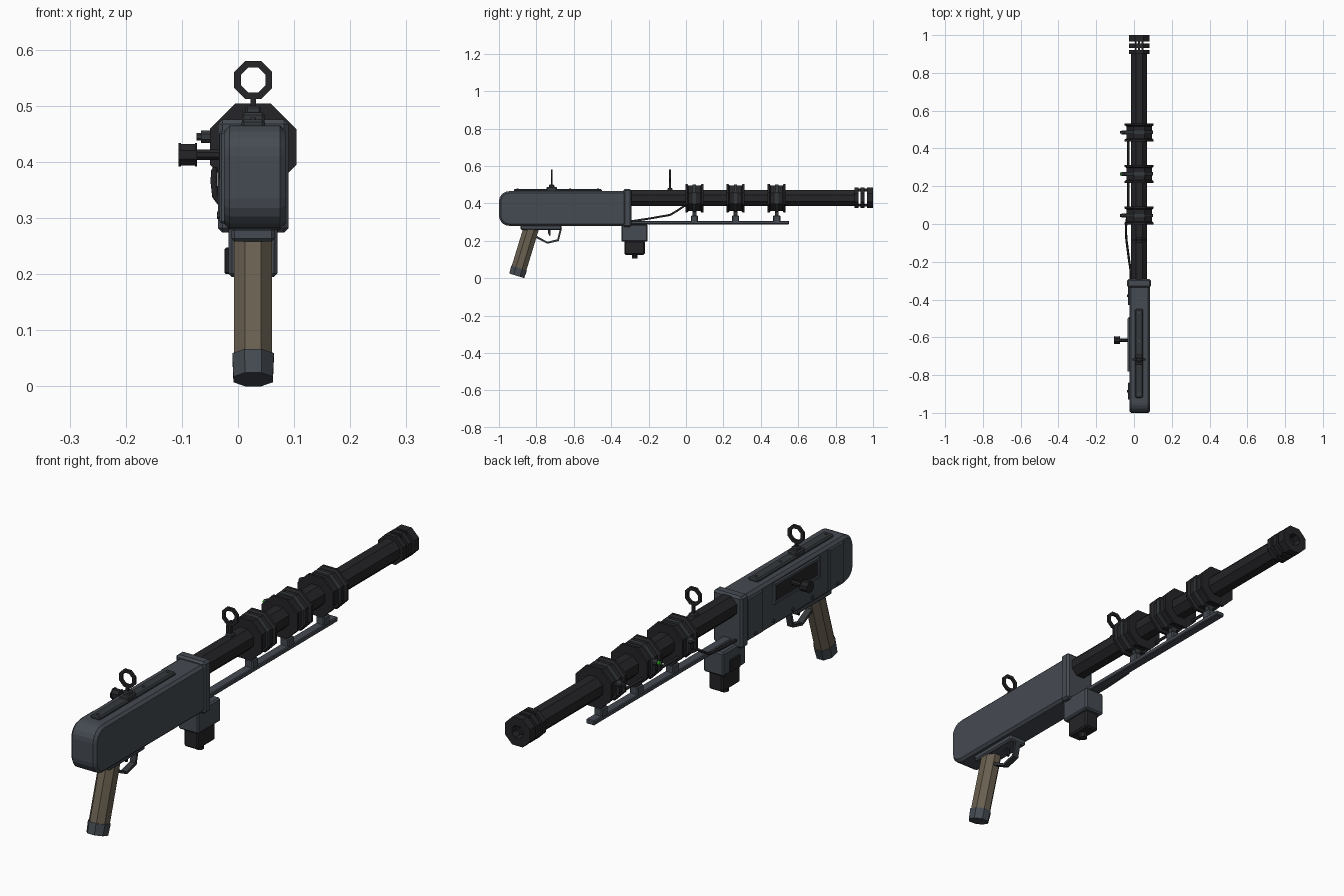
import bpy, bmesh, math
from mathutils import Vector, Matrix

if "Cube" in bpy.data.objects:
    bpy.data.objects.remove(bpy.data.objects["Cube"])

CX = 0.027   # gun centre line in x
BZ = 0.428   # bore height


def material(name, r, g, b):
    m = bpy.data.materials.new(name)
    m.diffuse_color = (r, g, b, 1)
    m.use_nodes = True
    m.node_tree.nodes["Principled BSDF"].inputs["Base Color"].default_value = m.diffuse_color
    return m


STEEL = material("steel", 0.06, 0.07, 0.085)
DARK = material("dark_steel", 0.018, 0.018, 0.021)
MID = material("mid_steel", 0.035, 0.04, 0.045)
WOOD = material("grip_brown", 0.14, 0.115, 0.08)
GREEN = material("green_light", 0.04, 0.6, 0.02)


def finish(name, bm, mat, bevel=0):
    bmesh.ops.recalc_face_normals(bm, faces=bm.faces)
    me = bpy.data.meshes.new(name)
    bm.to_mesh(me)
    bm.free()
    me.materials.append(mat)
    ob = bpy.data.objects.new(name, me)
    bpy.context.collection.objects.link(ob)
    if bevel:
        b = ob.modifiers.new("bevel", 'BEVEL')
        b.width, b.segments = bevel, 1
        b.limit_method, b.angle_limit = 'ANGLE', math.radians(50)
    return ob


def box(name, x, y, z, mat=STEEL, bevel=0):
    bm = bmesh.new()
    c = [(a + b) / 2 for a, b in (x, y, z)]
    s = [b - a for a, b in (x, y, z)]
    bmesh.ops.create_cube(bm, size=1, matrix=Matrix.Translation(c) @ Matrix.Diagonal((*s, 1)))
    return finish(name, bm, mat, bevel)


def extrude(name, yz, x0, x1, mat=STEEL, bevel=0):
    bm = bmesh.new()
    f = bm.faces.new([bm.verts.new((x0, y, z)) for y, z in yz])
    g = bmesh.ops.extrude_face_region(bm, geom=[f])
    bmesh.ops.translate(bm, vec=(x1 - x0, 0, 0),
                        verts=[v for v in g["geom"] if isinstance(v, bmesh.types.BMVert)])
    return finish(name, bm, mat, bevel)


def lathe(name, profile, z, mat, n=8):
    """Closed (y, apothem) profile turned about a y axis at height z, flat side up."""
    bm = bmesh.new()
    k = 1 / math.cos(math.pi / n)
    rings = []
    for i in range(n):
        a = 2 * math.pi * (i + 0.5) / n
        rings.append([bm.verts.new((CX + r * k * math.cos(a), y, z + r * k * math.sin(a)))
                      for y, r in profile])
    m = len(profile)
    for i in range(n):
        p, q = rings[i], rings[(i + 1) % n]
        for j in range(m):
            bm.faces.new((p[j], q[j], q[(j + 1) % m], p[(j + 1) % m]))
    return finish(name, bm, mat)


def tube(y0, y1, r0, r1):
    return [(y0, r0), (y1, r0), (y1, r1), (y0, r1)]


def prism(name, p0, p1, rx, ry, mat, n=8, taper=1):
    """n-sided rod between two points, with separate half widths."""
    p0, p1 = Vector(p0), Vector(p1)
    d = p1 - p0
    z = d.normalized()
    x = Vector((0, 1, 0)) if abs(z.x) > 0.9 else Vector((1, 0, 0))
    y = z.cross(x)
    k = 1 / math.cos(math.pi / n)
    rot = Matrix((x, y, z)).transposed().to_4x4()
    mx = (Matrix.Translation((p0 + p1) / 2) @ rot @ Matrix.Diagonal((rx * k, ry * k, 1, 1))
          @ Matrix.Rotation(math.pi / n, 4, 'Z'))
    bm = bmesh.new()
    bmesh.ops.create_cone(bm, cap_ends=True, segments=n, radius1=1, radius2=taper,
                          depth=d.length, matrix=mx)
    return finish(name, bm, mat)


def arc(cy, cz, r, a0, a1, n=5):
    return [(cy + r * math.cos(math.radians(a0 + (a1 - a0) * i / n)),
             cz + r * math.sin(math.radians(a0 + (a1 - a0) * i / n))) for i in range(n + 1)]


# receiver with rounded rear, front collar and top strip
profile = [(-0.3, 0.465), *arc(-0.945, 0.41, 0.055, 90, 180),
           *arc(-0.945, 0.335, 0.055, 180, 270), (-0.3, 0.28)]
extrude("receiver", profile, -0.025, 0.085, STEEL, 0.01)
box("receiver_collar", (-0.036, 0.09), (-0.335, -0.292), (0.274, 0.476), STEEL, 0.008)
box("top_strip", (0.006, 0.048), (-0.92, -0.45), (0.46, 0.476), MID, 0.005)
for i, y in enumerate((-0.9, -0.62, -0.47)):
    prism(f"strip_screw_{i}", (CX, y, 0.47), (CX, y, 0.479), 0.005, 0.005, STEEL)

# left side plates, slot frame, screws
box("left_front_plate", (-0.033, -0.02), (-0.43, -0.33), (0.29, 0.455), STEEL, 0.004)
box("left_rear_plate", (-0.033, -0.02), (-0.93, -0.84), (0.29, 0.455), STEEL, 0.004)
box("slot_top", (-0.034, -0.02), (-0.78, -0.5), (0.44, 0.45))
box("slot_bottom", (-0.034, -0.02), (-0.78, -0.5), (0.37, 0.38))
for i, y in enumerate((-0.78, -0.51)):
    box(f"slot_end_{i}", (-0.034, -0.02), (y, y + 0.01), (0.38, 0.44))
box("slot_bolt", (-0.029, -0.02), (-0.77, -0.51), (0.38, 0.44), DARK)
for i, y in enumerate((-0.38, -0.5, -0.62, -0.74, -0.885)):
    x = -0.037 if i in (0, 4) else -0.03
    prism(f"side_screw_{i}", (-0.02, y, 0.305), (x, y, 0.305), 0.007, 0.007, MID)

# bolt handle
prism("bolt_shaft", (-0.02, -0.615, 0.413), (-0.08, -0.615, 0.413), 0.009, 0.009, DARK)
prism("bolt_knob", (-0.073, -0.615, 0.413), (-0.106, -0.615, 0.413), 0.019, 0.019, DARK)
for i, x in enumerate((-0.106, -0.077)):
    prism(f"bolt_knob_rim_{i}", (x, -0.615, 0.413), (x + 0.004, -0.615, 0.413), 0.021, 0.021, DARK)

# grip, cap, mount and trigger
low, top = Vector((CX, -0.905, 0.0125)), Vector((CX, -0.826, 0.272))
neck = low.lerp(top, 0.16)
prism("grip_cap", neck, low, 0.037, 0.044, STEEL, taper=0.95)
prism("grip", low.lerp(top, 0.15), top, 0.034, 0.041, WOOD)
box("grip_mount", (-0.012, 0.066), (-0.885, -0.665), (0.258, 0.284), STEEL, 0.006)
guard = [(-0.797, 0.225), (-0.8, 0.213), (-0.74, 0.184), (-0.68, 0.199), (-0.664, 0.265),
         (-0.674, 0.265), (-0.688, 0.208), (-0.74, 0.194)]
extrude("trigger_guard", guard, CX - 0.012, CX + 0.012, MID)
extrude("trigger", [(-0.74, 0.265), (-0.737, 0.24), (-0.73, 0.225), (-0.724, 0.228),
                    (-0.725, 0.265)], CX - 0.006, CX + 0.006, DARK)

# barrel and slotted muzzle brake
lathe("barrel", tube(-0.31, 0.905, 0.024, 0.042), BZ, DARK)
for i, (a, b) in enumerate(((0.9, 0.921), (0.933, 0.955), (0.967, 1.0))):
    lathe(f"muzzle_disc_{i}", tube(a, b, 0.024, 0.054), BZ + 0.002, DARK)
for i, z in enumerate((0.382, 0.464)):
    for j, x in enumerate((-0.018, 0, 0.018)):
        box(f"muzzle_bar_{i}_{j}", (CX + x - 0.005, CX + x + 0.005), (0.905, 0.99),
            (z, z + 0.014), DARK)

# barrel coils with clamp strap, post and side terminal
for i, y in enumerate((0.045, 0.265, 0.485)):
    w = 0.048
    spool = [(y - w, 0.04), (y - w, 0.077), (y - w + 0.01, 0.077), (y - w + 0.016, 0.068),
             (y + w - 0.016, 0.068), (y + w - 0.01, 0.077), (y + w, 0.077), (y + w, 0.04)]
    lathe(f"coil_{i}", spool, 0.427, DARK)
    lathe(f"coil_strap_{i}", tube(y - 0.009, y + 0.009, 0.06, 0.074), 0.427, MID)
    box(f"coil_post_{i}", (CX - 0.012, CX + 0.012), (y - 0.01, y + 0.01), (0.3, 0.365), MID)
    box(f"coil_foot_{i}", (CX - 0.018, CX + 0.018), (y - 0.019, y + 0.019), (0.3, 0.335), STEEL, 0.004)
    prism(f"terminal_{i}", (-0.04, y, 0.445), (-0.066, y, 0.445), 0.011, 0.011, MID)
    prism(f"terminal_tip_{i}", (-0.064, y, 0.445), (-0.074, y, 0.445), 0.007, 0.007,
          GREEN if i == 1 else MID)

# lower rail
box("lower_rail", (CX - 0.018, CX + 0.018), (-0.3, 0.552), (0.288, 0.306), STEEL, 0.003)

# cable linking the coils to the receiver block
cu = bpy.data.curves.new("cable", 'CURVE')
cu.dimensions, cu.bevel_depth, cu.bevel_resolution = '3D', 0.006, 1
path = [(-0.03, 0.45, 0.39), (-0.03, 0.09, 0.39), (-0.042, -0.01, 0.385), (-0.043, -0.04, 0.365),
        (-0.04, -0.085, 0.338), (-0.025, -0.2, 0.318), (-0.01, -0.295, 0.304)]
sp = cu.splines.new('POLY')
sp.points.add(len(path) - 1)
for p, co in zip(sp.points, path):
    p.co = (*co, 1)
cu.materials.append(DARK)
bpy.context.collection.objects.link(bpy.data.objects.new("cable", cu))

# power block under the front of the receiver
box("power_block", (-0.017, 0.07), (-0.345, -0.205), (0.195, 0.288), STEEL, 0.006)
box("power_cell", (-0.003, 0.057), (-0.33, -0.22), (0.125, 0.2), DARK, 0.006)
prism("cell_cap", (CX, -0.275, 0.128), (CX, -0.275, 0.105), 0.015, 0.015, DARK)
box("block_side_plate", (-0.024, -0.01), (-0.305, -0.245), (0.2, 0.248), DARK, 0.003)

# ring sights
for name, y, base in (("rear", -0.718, (-0.745, -0.69)), ("front", -0.085, (-0.107, -0.062))):
    top_z = 0.5 if name == "rear" else 0.482
    box(name + "_sight_base", (CX - 0.02, CX + 0.02), base, (0.462, top_z - 0.012), MID, 0.004)
    box(name + "_sight_block", (CX - 0.014, CX + 0.014), (y - 0.014, y + 0.014),
        (0.465, top_z), MID, 0.004)
    box(name + "_sight_stem", (CX - 0.005, CX + 0.005), (y - 0.005, y + 0.005), (0.475, 0.52), DARK)
    lathe(name + "_sight_ring", tube(y - 0.005, y + 0.005, 0.022, 0.034), 0.546, DARK)
